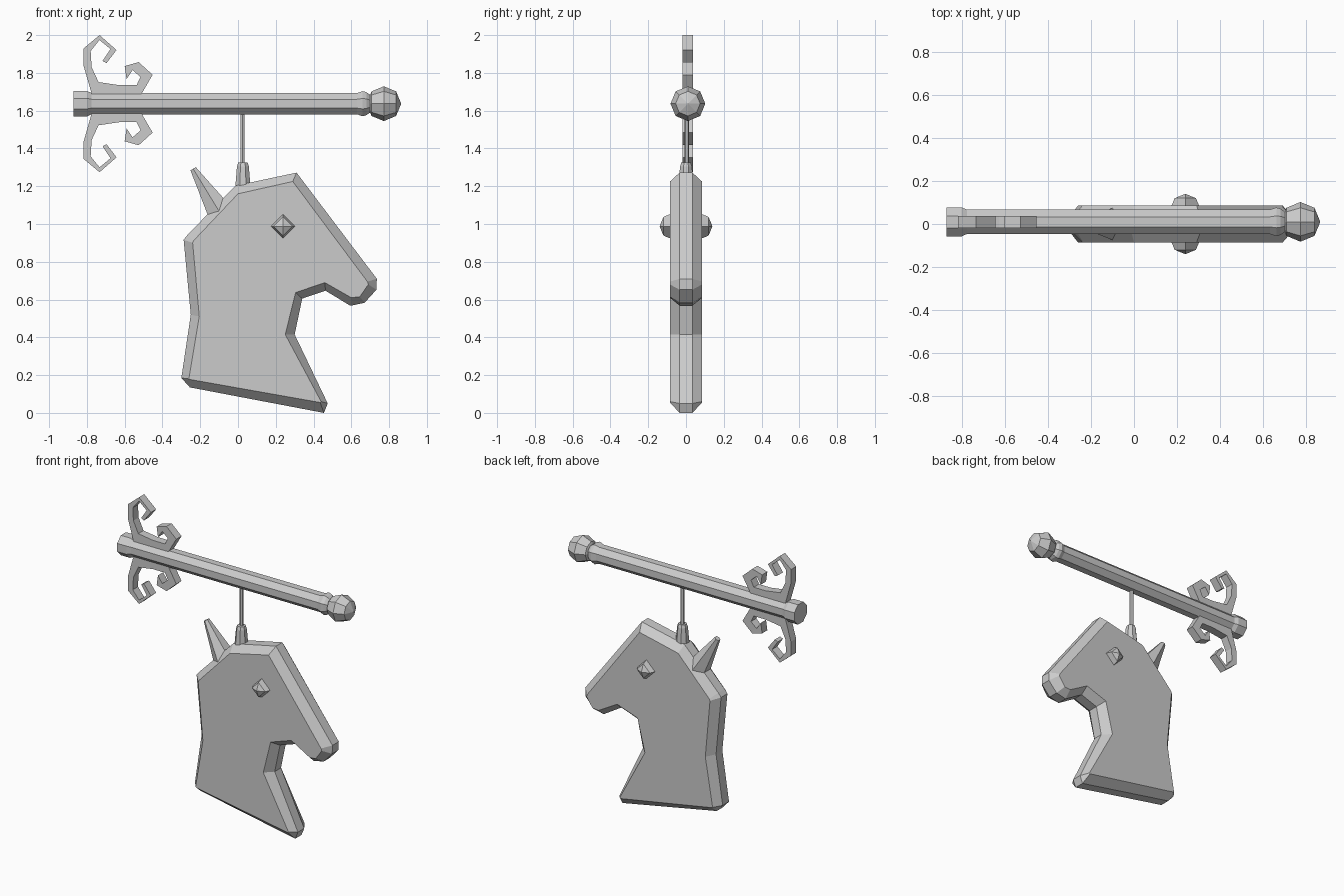
import bpy, bmesh, math
from mathutils import Vector, Matrix

if "Cube" in bpy.data.objects:
    bpy.data.objects.remove(bpy.data.objects["Cube"])

BEAM_Y, BEAM_Z = 0.01, 1.637


def make(name, bm):
    bmesh.ops.recalc_face_normals(bm, faces=bm.faces)
    me = bpy.data.meshes.new(name)
    bm.to_mesh(me)
    bm.free()
    ob = bpy.data.objects.new(name, me)
    bpy.context.collection.objects.link(ob)
    return ob


def loft(name, rings):
    """Skin a list of equal-length closed rings and cap both ends."""
    bm = bmesh.new()
    rows = [[bm.verts.new(p) for p in r] for r in rings]
    for a, b in zip(rows, rows[1:]):
        for i in range(len(a)):
            j = (i + 1) % len(a)
            bm.faces.new((a[i], a[j], b[j], b[i]))
    bm.faces.new(rows[0])
    bm.faces.new(rows[-1])
    return make(name, bm)


def turned(name, profile, start, axis, sides, phase=0.5):
    """Lathe (distance, radius) pairs around an axis from a start point."""
    rot = Vector((0, 0, 1)).rotation_difference(Vector(axis).normalized()).to_matrix()
    rings = []
    for d, r in profile:
        ring = []
        for i in range(sides):
            a = (i + phase) * math.tau / sides
            ring.append(Vector(start) + rot @ Vector((r * math.cos(a), r * math.sin(a), d)))
        rings.append(ring)
    return loft(name, rings)


def ball(name, centre, radius, segments, rings, turn):
    bm = bmesh.new()
    bmesh.ops.create_uvsphere(bm, u_segments=segments, v_segments=rings, radius=radius,
                              matrix=Matrix.Translation(centre) @ turn)
    return make(name, bm)


# Horse head plate: rim outline (x, z) paired with its bevelled face outline
head = [(-.30, .185, -.26, .18), (-.255, .135, -.255, .177), (.455, 0, .435, .055),
        (.475, .05, .44, .06), (.30, .415, .25, .415), (.34, .605, .305, .637),
        (.463, .647, .46, .69), (.595, .567, .60, .61), (.67, .583, .645, .615),
        (.733, .652, .69, .68), (.735, .71, .685, .695), (.31, 1.272, .29, 1.225),
        (-.013, 1.203, 0, 1.16), (-.267, .943, -.235, .912), (-.288, .917, -.24, .90),
        (-.25, .52, -.205, .51)]
rim = lambda y: [(p[0], y, p[1]) for p in head]
face = lambda y: [(p[2], y, p[3]) for p in head]
loft("horse_head", [face(-.085), rim(-.034), rim(.034), face(.085)])

# Eyes
for side, label in ((-1, "front"), (1, "back")):
    ball("eye_" + label, (.238, side * .07, .988), .07, 4, 4,
         Matrix.Rotation(math.pi / 2, 4, 'X'))

# Ear
turned("ear", [(-.05, .078), (.01, .066), (.235, .019)], (-.115, 0, 1.092), (-.52, 0, .85), 6)

# Hanger cap and rod
turned("hanger_cap", [(0, .046), (.135, .034), (.155, .027)], (.026, 0, 1.17), (0, 0, 1), 8)
turned("hanger_rod", [(0, .013), (.30, .013)], (.024, .004, 1.30), (0, 0, 1), 6)

# Beam with plain end cap and flared collar
turned("beam", [(0, .073), (.07, .073), (.095, .061), (1.50, .061), (1.53, .072),
                (1.55, .066), (1.57, .05)], (-.87, BEAM_Y, BEAM_Z), (1, 0, 0), 8)

# Finial ball
ball("finial", (.772, BEAM_Y, BEAM_Z), .092, 8, 4, Matrix.Rotation(math.pi / 2, 4, 'Y'))

# Scroll brackets, mirrored above and below the beam
scroll = [(-.775, 1.66), (-.51, 1.66), (-.51, 1.69), (-.452, 1.79), (-.526, 1.857),
          (-.60, 1.836), (-.59, 1.767), (-.558, 1.815), (-.516, 1.778), (-.537, 1.735),
          (-.627, 1.735), (-.738, 1.751), (-.775, 1.83), (-.78, 1.916), (-.733, 1.974),
          (-.675, 1.926), (-.717, 1.863), (-.696, 1.852), (-.643, 1.921), (-.733, 2.0),
          (-.817, 1.93), (-.817, 1.836), (-.775, 1.69)]
for side, label in ((1, "upper"), (-1, "lower")):
    loft("scroll_" + label,
         [[(x, BEAM_Y + y, BEAM_Z + side * (z - BEAM_Z)) for x, z in scroll] for y in (-.028, .028)])
